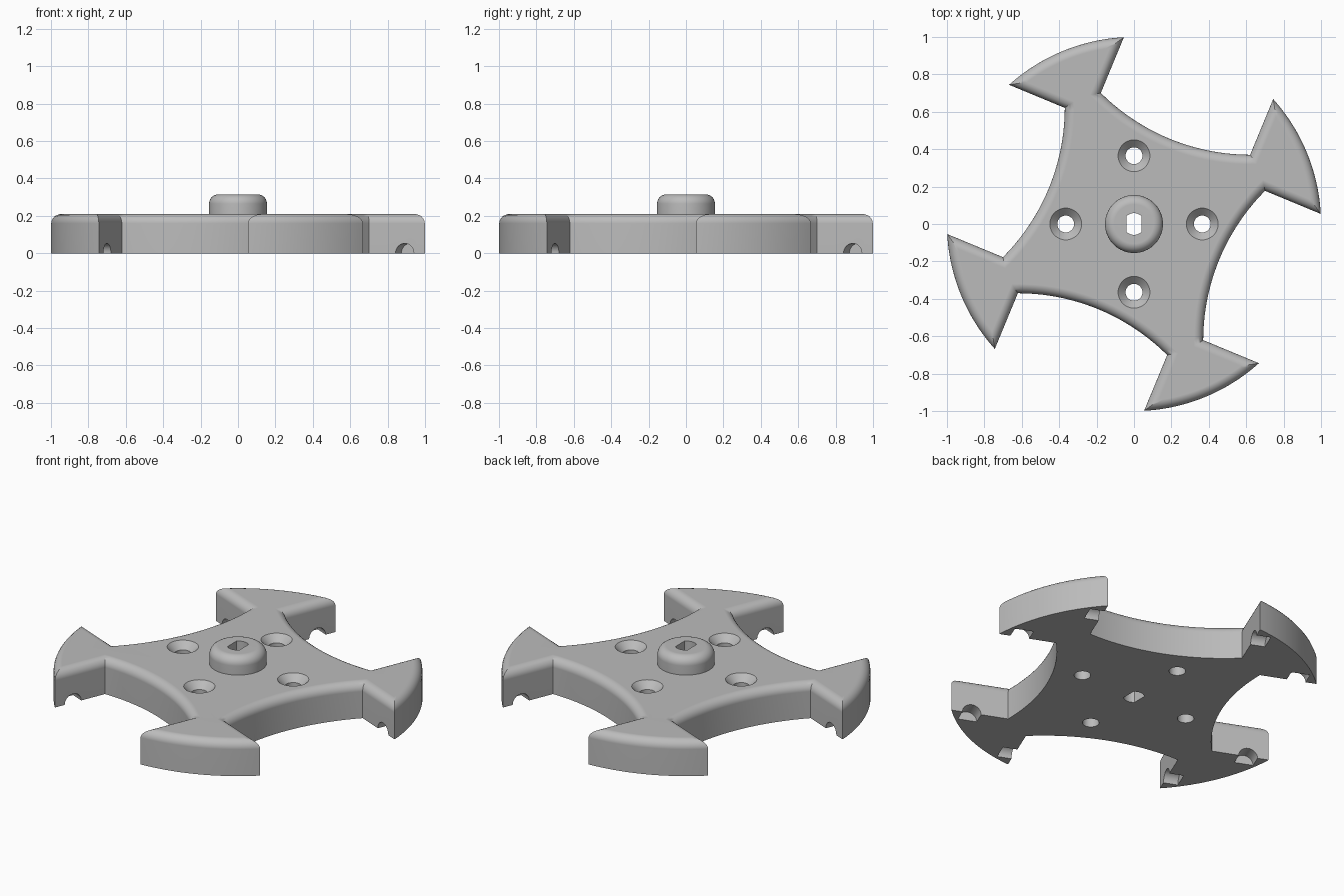
import bpy, bmesh
from math import sin, cos, asin, pi, radians
from mathutils import Vector, Matrix

cube = bpy.data.objects.get("Cube")
if cube:
    bpy.data.objects.remove(cube)

THICK = 0.21      # plate height
FILLET = 0.05     # rounded top edge
STEPS = 6
ORIGIN = Vector((0, 0))

grey = bpy.data.materials.new("plain_grey")
grey.use_nodes = True
grey.diffuse_color = (0.5, 0.5, 0.5, 1)
grey.node_tree.nodes["Principled BSDF"].inputs["Base Color"].default_value = (0.5, 0.5, 0.5, 1)


def polar(r, a):
    return Vector((r * cos(a), r * sin(a)))


def arc(center, r, a0, a1, n):
    return [center + polar(r, a0 + (a1 - a0) * i / n) for i in range(n + 1)]


def circle(center, r, n=48):
    return arc(center, r, 0, 2 * pi, n)[:-1]


def arm_outline(d):
    """Four flared arms joined by concave scoops, inset by d."""
    points = []
    outer, scoop, barb = 1.0 - d, 1.134 + d, 0.432 + d
    head = pi / 4 - asin(barb / outer)
    half = asin(barb / scoop)
    for k in range(4):
        axis = radians(22.5 + 90 * k)
        points += arc(ORIGIN, outer, axis - head, axis + head, 24)
        gap = axis + pi / 4
        points += arc(polar(1.628, gap), scoop, gap + pi + half, gap + pi - half, 28)
    return points


def hub_outline(d):
    return circle(ORIGIN, 0.155 - d, 64)


def loft(bm, rings):
    """Closed solid through (outline, height) rings."""
    loops = [[bm.verts.new((p.x, p.y, z)) for p in pts] for pts, z in rings]
    bm.faces.new(loops[0][::-1])
    bm.faces.new(loops[-1])
    for low, high in zip(loops, loops[1:]):
        for i in range(len(low)):
            j = (i + 1) % len(low)
            bm.faces.new((low[i], low[j], high[j], high[i]))


def rounded(outline, base, top):
    """Rings of a slab whose top edge has a quarter-round fillet."""
    rings = [(outline(0), base)]
    for i in range(STEPS + 1):
        t = pi / 2 * i / STEPS
        rings.append((outline(FILLET * (1 - cos(t))), top - FILLET * (1 - sin(t))))
    return rings


def finish(bm, name):
    bmesh.ops.recalc_face_normals(bm, faces=bm.faces)
    mesh = bpy.data.meshes.new(name)
    bm.to_mesh(mesh)
    bm.free()
    mesh.materials.append(grey)
    obj = bpy.data.objects.new(name, mesh)
    bpy.context.collection.objects.link(obj)
    return obj


# Plate with four flared arms
bm = bmesh.new()
loft(bm, rounded(arm_outline, 0, THICK))
plate = finish(bm, "four_arm_plate")

# Raised central hub
bm = bmesh.new()
loft(bm, rounded(hub_outline, 0.1, 0.315))
hub = finish(bm, "center_hub")

# Cutters: shaft slot, countersunk holes and notches under the arms
bm = bmesh.new()
flat = 0.83
slot = arc(ORIGIN, 0.058, flat, pi - flat, 12)
slot += [-p for p in slot]
loft(bm, [(slot, -0.1), (slot, 0.5)])
for k in range(4):
    spot = polar(0.365, k * pi / 2)
    loft(bm, [(circle(spot, 0.045), -0.1), (circle(spot, 0.045), THICK - 0.04),
              (circle(spot, 0.105), THICK + 0.02)])
    for side in (-1, 1):
        normal = Vector((-0.7071, side * 0.7071, 0))
        middle = Vector((0.862, side * 0.249, 0)) - normal * 0.015
        place = (Matrix.Rotation(radians(22.5 + 90 * k), 4, 'Z') @ Matrix.Translation(middle)
                 @ normal.to_track_quat('Z', 'Y').to_matrix().to_4x4())
        bmesh.ops.create_cone(bm, cap_ends=True, segments=32, radius1=0.053,
                              radius2=0.053, depth=0.13, matrix=place)
cutter = finish(bm, "hole_cutter")
cutter.hide_render = True

# Combine and cut
bpy.context.view_layer.update()
bpy.context.view_layer.objects.active = plate
for tool, operation in ((hub, 'UNION'), (cutter, 'DIFFERENCE')):
    mod = plate.modifiers.new(operation.lower(), 'BOOLEAN')
    mod.operation = operation
    mod.solver = 'EXACT'
    mod.object = tool
    bpy.ops.object.modifier_apply(modifier=mod.name)
    bpy.data.objects.remove(tool)

# Smooth rounded surfaces, crisp edges
for obj in bpy.context.selected_objects:
    obj.select_set(False)
plate.select_set(True)
bpy.ops.object.shade_smooth_by_angle(angle=radians(30))
weighted = plate.modifiers.new("weighted_normals", 'WEIGHTED_NORMAL')
weighted.keep_sharp = True
